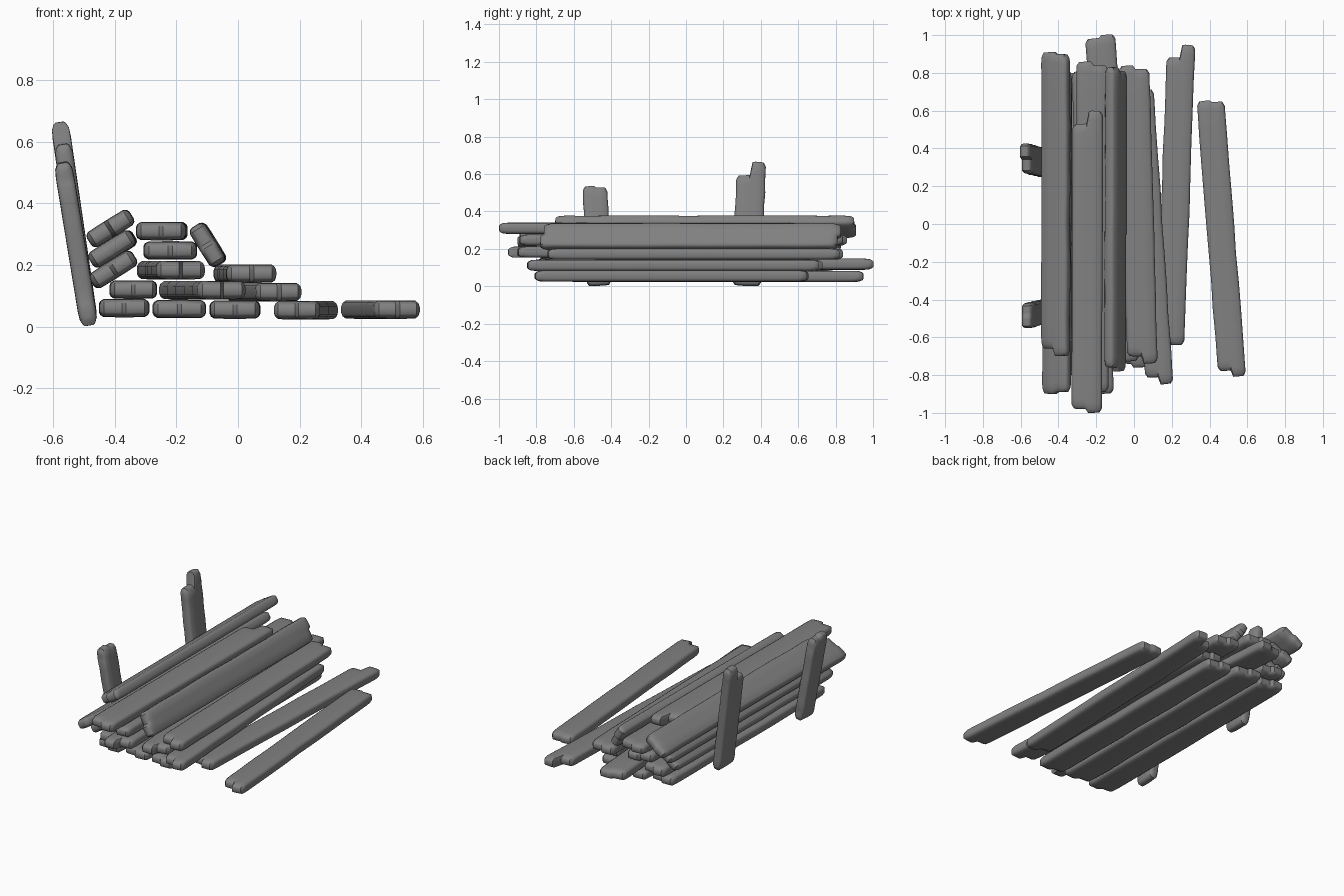
import bpy, bmesh, math, random
from mathutils import Vector

random.seed(4)
if "Cube" in bpy.data.objects:
    bpy.data.objects.remove(bpy.data.objects["Cube"])

wood = bpy.data.materials.new("weathered grey wood")
wood.use_nodes = True
GREY = (0.22, 0.22, 0.22, 1)
wood.diffuse_color = GREY
wood.node_tree.nodes["Principled BSDF"].inputs["Base Color"].default_value = GREY

# Cross-section columns: position across the board and half height there
SECTION = [(-1, 0.45), (-0.95, 0.75), (-0.82, 0.97), (-0.3, 1), (-0.08, 1),
           (0.08, 1), (0.3, 1), (0.82, 0.97), (0.95, 0.75), (1, 0.45)]


def end_inset(u, chip):
    """How far the end is worn back; positive chip shortens the right half."""
    worn = 0.025 * max(0, (abs(u) - 0.75) / 0.25) ** 2
    side = min(1, max(0, 0.5 + u * math.copysign(6, chip)))
    return worn + abs(chip) * side


def board(name, start, end, width=0.165, thick=0.06, tilt=0, chips=(0.02, -0.02), across=None):
    start, end = Vector(start), Vector(end)
    axis = end - start
    length = axis.length
    axis.normalize()
    angle = math.radians(tilt)
    across = Vector(across or (math.cos(angle), 0, math.sin(angle)))
    across = (across - axis * across.dot(axis)).normalized()
    normal = axis.cross(across)

    # Rings: worn start, gently uneven middle, worn end
    steps = 9
    rings = [(0, 0.006, 0.68), (0, 0.022, 0.93), (0, 0.05, 1)]
    rings += [(i / steps, 0, 1) for i in range(1, steps)]
    rings += [(1, -0.05, 1), (1, -0.022, 0.93), (1, -0.006, 0.68)]
    rings = [(0, 0, 0.45)] + rings + [(1, 0, 0.45)]
    bm = bmesh.new()
    loops = []
    for t, shift, height in rings:
        left, right = random.uniform(0.94, 1), random.uniform(0.94, 1)
        if t in (0, 1):
            left = right = 0.97
        top, low = [], []
        for u, v in SECTION:
            first = end_inset(u, chips[0])
            last = length - end_inset(u, chips[1])
            along = first + (last - first) * t + shift
            side = u * width / 2 * (left if u < 0 else right)
            base = start + axis * along + across * side
            lift = normal * v * height * thick / 2
            top.append(bm.verts.new(base + lift))
            low.append(bm.verts.new(base - lift))
        loops.append((top, low))

    # Skin between rings, then the two ends
    for (t0, l0), (t1, l1) in zip(loops, loops[1:]):
        a, b = t0 + l0[::-1], t1 + l1[::-1]
        for i in range(len(a)):
            j = (i + 1) % len(a)
            bm.faces.new((a[i], a[j], b[j], b[i]))
    for top, low in (loops[0], loops[-1]):
        for i in range(len(top) - 1):
            bm.faces.new((top[i], top[i + 1], low[i + 1], low[i]))
    bmesh.ops.recalc_face_normals(bm, faces=bm.faces)
    mesh = bpy.data.meshes.new(name)
    bm.to_mesh(mesh)
    bm.free()
    mesh.materials.append(wood)
    obj = bpy.data.objects.new(name, mesh)
    bpy.context.collection.objects.link(obj)
    bpy.ops.object.select_all(action='DESELECT')
    obj.select_set(True)
    bpy.context.view_layer.objects.active = obj
    bpy.ops.object.shade_smooth_by_angle(angle=math.radians(42))


def flat(name, z, rear, front, **options):
    """A board lying level, from its rear (x, y) to its front (x, y)."""
    board(name, (*rear, z), (*front, z), **options)


# Bottom layer, with two loose boards to the left
flat("bottom_board_outer", 0.06, (-0.37, 0.78), (-0.37, -0.76))
flat("bottom_board_second", 0.057, (-0.19, 0.8), (-0.19, -0.75), width=0.175)
flat("bottom_board_third", 0.055, (-0.01, 0.76), (-0.01, -0.76))
flat("bottom_board_fourth", 0.053, (0.25, 0.95), (0.19, -0.64), width=0.155, chips=(-0.07, -0.03))
flat("loose_board", 0.055, (0.405, 0.655), (0.52, -0.81), width=0.15, chips=(0.01, -0.035))

# Second layer
flat("second_layer_outer", 0.12, (-0.34, 0.82), (-0.34, -0.8), width=0.155)
flat("second_layer_middle", 0.118, (-0.18, 1), (-0.05, -0.77), chips=(-0.015, 0.04))
flat("second_layer_inner", 0.112, (0.03, 0.73), (0.135, -0.85), width=0.15, chips=(0.02, -0.04))

# Third layer
flat("third_layer_outer", 0.183, (-0.25, 0.83), (-0.185, -0.95), chips=(-0.02, 0.05))
flat("third_layer_inner", 0.172, (0, 0.84), (0.045, -0.74), chips=(0.02, -0.04))

# Top of the stack
flat("fourth_layer_board", 0.247, (-0.22, 0.86), (-0.22, -0.89), width=0.175)
flat("top_board", 0.31, (-0.245, 0.6), (-0.25, -1), chips=(-0.07, -0.02))
flat("slanted_board", 0.265, (-0.095, 0.83), (-0.1, -0.78), width=0.15, tilt=-58)

# Boards tipped against the stakes
flat("tipped_board_lower", 0.185, (-0.405, 0.77), (-0.405, -0.8), tilt=32)
flat("tipped_board_middle", 0.252, (-0.405, 0.83), (-0.41, -0.9), tilt=32, chips=(0.02, 0.01))
flat("tipped_board_upper", 0.318, (-0.415, 0.91), (-0.415, -0.7), tilt=32, chips=(0.01, -0.04))

# Leaning stakes
board("front_stake", (-0.483, -0.465, 0.004), (-0.57, -0.487, 0.535), width=0.135,
      chips=(0.001, 0.01), across=(0, 1, 0))
board("rear_stake", (-0.483, 0.325, 0.004), (-0.58, 0.35, 0.665), width=0.16,
      chips=(0.001, -0.075), across=(0, 1, 0))
